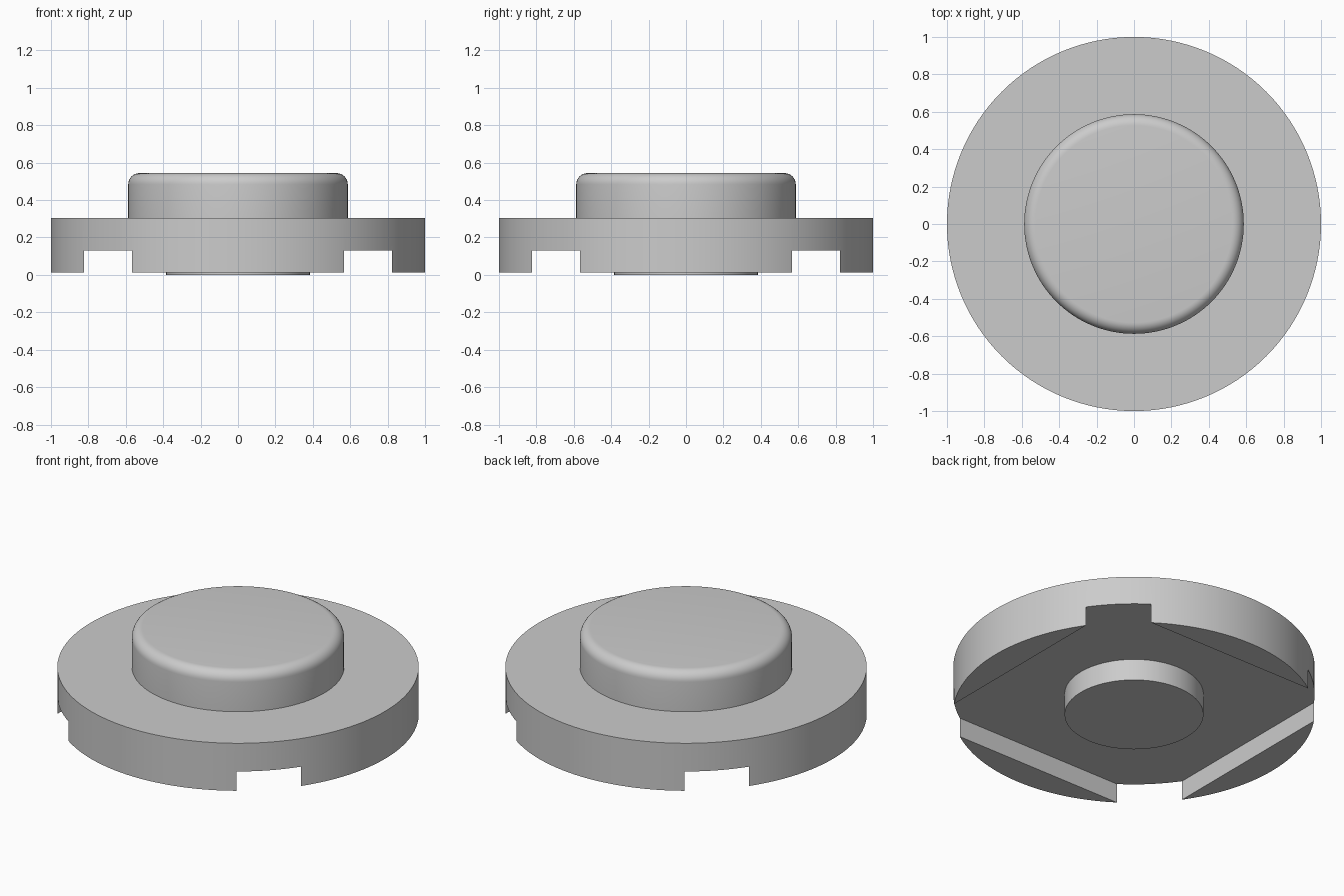
import bpy
import bmesh
import math

cube = bpy.data.objects.get("Cube")
if cube:
    bpy.data.objects.remove(cube, do_unlink=True)

SEGMENTS = 128

grey = bpy.data.materials.new("plain grey")
grey.use_nodes = True
grey.diffuse_color = (0.6, 0.6, 0.6, 1)
grey.node_tree.nodes["Principled BSDF"].inputs["Base Color"].default_value = grey.diffuse_color


def activate(obj):
    bpy.ops.object.select_all(action="DESELECT")
    obj.select_set(True)
    bpy.context.view_layer.objects.active = obj


def disc(name, radius, bottom, top):
    """Upright round solid standing between two heights."""
    bpy.ops.mesh.primitive_cylinder_add(
        vertices=SEGMENTS, radius=radius, depth=top - bottom,
        location=(0, 0, (bottom + top) / 2))
    obj = bpy.context.object
    obj.name = name
    obj.data.materials.append(grey)
    return obj


def smooth(obj):
    activate(obj)
    bpy.ops.object.shade_smooth_by_angle(angle=math.radians(30))


FOOT, RECESS, FLANGE_TOP, CAP_TOP = 0.013, 0.131, 0.303, 0.544

# Wide flange; a square recess leaves four curved feet under the rim
flange = disc("flange", 1.0, FOOT, FLANGE_TOP)
half = 0.8235
bpy.ops.mesh.primitive_cube_add(size=1, location=(0, 0, RECESS - 0.25))
cutter = bpy.context.object
cutter.name = "recess_cutter"
cutter.scale = (2 * half, 2 * half, 0.5)
cutter.hide_render = True
activate(flange)
cut = flange.modifiers.new("recess", "BOOLEAN")
cut.operation = "DIFFERENCE"
cut.solver = "EXACT"
cut.object = cutter
bpy.ops.object.modifier_apply(modifier=cut.name)
bpy.data.objects.remove(cutter, do_unlink=True)
smooth(flange)

# Raised cap with a rounded top rim
cap = disc("cap", 0.587, FLANGE_TOP, CAP_TOP)
bm = bmesh.new()
bm.from_mesh(cap.data)
rim = [e for e in bm.edges if all(v.co.z > 0 for v in e.verts)]
bmesh.ops.bevel(bm, geom=rim, offset=0.06, segments=8, profile=0.5, affect="EDGES")
bm.to_mesh(cap.data)
bm.free()
smooth(cap)

# Round boss in the middle of the recess
boss = disc("bottom_boss", 0.384, 0, RECESS)
smooth(boss)
